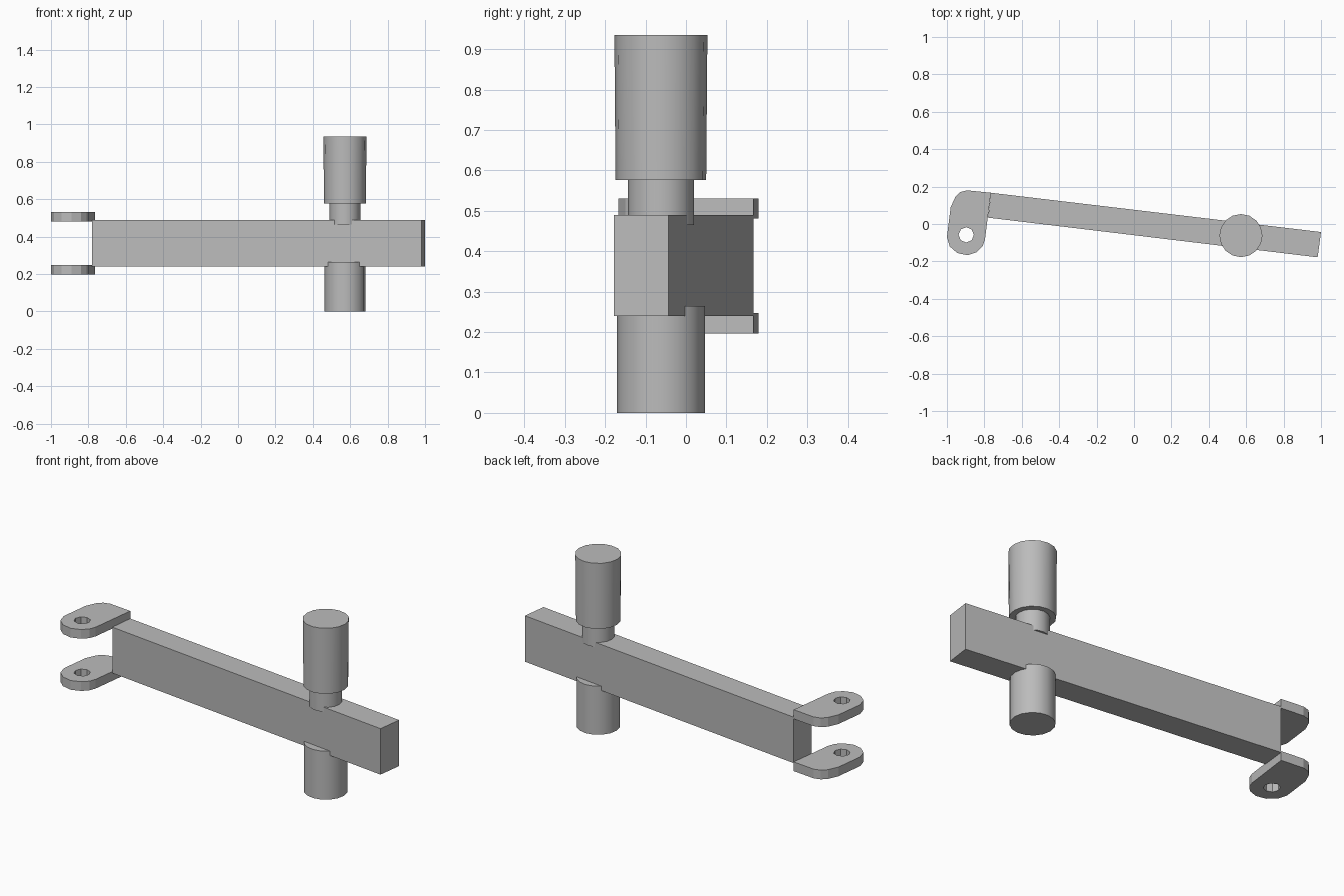
import bpy, bmesh, math

if "Cube" in bpy.data.objects:
    bpy.data.objects.remove(bpy.data.objects["Cube"], do_unlink=True)

grey = bpy.data.materials.new("plain grey")
grey.use_nodes = True
colour = (0.5, 0.5, 0.5, 1)
grey.diffuse_color = colour
grey.node_tree.nodes["Principled BSDF"].inputs["Base Color"].default_value = colour


def finish(name, bm):
    bmesh.ops.recalc_face_normals(bm, faces=bm.faces)
    mesh = bpy.data.meshes.new(name)
    bm.to_mesh(mesh)
    bm.free()
    mesh.materials.append(grey)
    obj = bpy.data.objects.new(name, mesh)
    bpy.context.collection.objects.link(obj)
    return obj


def prism(name, outline, z0, z1):
    bm = bmesh.new()
    face = bm.faces.new([bm.verts.new((x, y, z0)) for x, y in outline])
    side = bmesh.ops.extrude_face_region(bm, geom=[face])["geom"]
    verts = [v for v in side if isinstance(v, bmesh.types.BMVert)]
    bmesh.ops.translate(bm, verts=verts, vec=(0, 0, z1 - z0))
    return finish(name, bm)


def cylinder(name, centre, radius, z0, z1, sides=16, top_radius=None):
    bm = bmesh.new()
    bmesh.ops.create_cone(bm, cap_ends=True, segments=sides, radius1=radius,
                          radius2=top_radius or radius, depth=z1 - z0)
    bmesh.ops.translate(bm, verts=bm.verts, vec=(*centre, (z0 + z1) / 2))
    return finish(name, bm)


# Slanted square beam
prism("beam", [(-0.78, 0.034), (0.982, -0.178), (1.0, -0.043), (-0.765, 0.167)],
      0.24, 0.49)

# Fork plates with a pin hole
plate = [(-0.765, 0.167), (-0.893, 0.18), (-0.93, 0.17), (-0.955, 0.145),
         (-0.98, 0.09), (-1.0, -0.07), (-0.985, -0.12), (-0.945, -0.155),
         (-0.89, -0.167), (-0.84, -0.15), (-0.81, -0.12), (-0.797, -0.085)]
hole = cylinder("pin_hole_cutter", (-0.897, -0.058), 0.041, 0, 1, 8)
hole.hide_render = True
hole.hide_set(True)
for name, z0, z1 in (("upper_fork_plate", 0.481, 0.531), ("lower_fork_plate", 0.197, 0.247)):
    cut = prism(name, plate, z0, z1).modifiers.new("pin hole", "BOOLEAN")
    cut.object = hole
    cut.solver = "EXACT"

# Upright handle, its neck and the lower post
axis = (0.572, -0.062)
posts = [cylinder("handle", axis, 0.112, 0.577, 0.935, top_radius=0.115),
         cylinder("handle_neck", axis, 0.082, 0.465, 0.58),
         cylinder("lower_post", axis, 0.109, 0.0, 0.264)]
for post in posts:
    bpy.ops.object.select_all(action="DESELECT")
    post.select_set(True)
    bpy.context.view_layer.objects.active = post
    bpy.ops.object.shade_smooth_by_angle(angle=math.radians(35))
